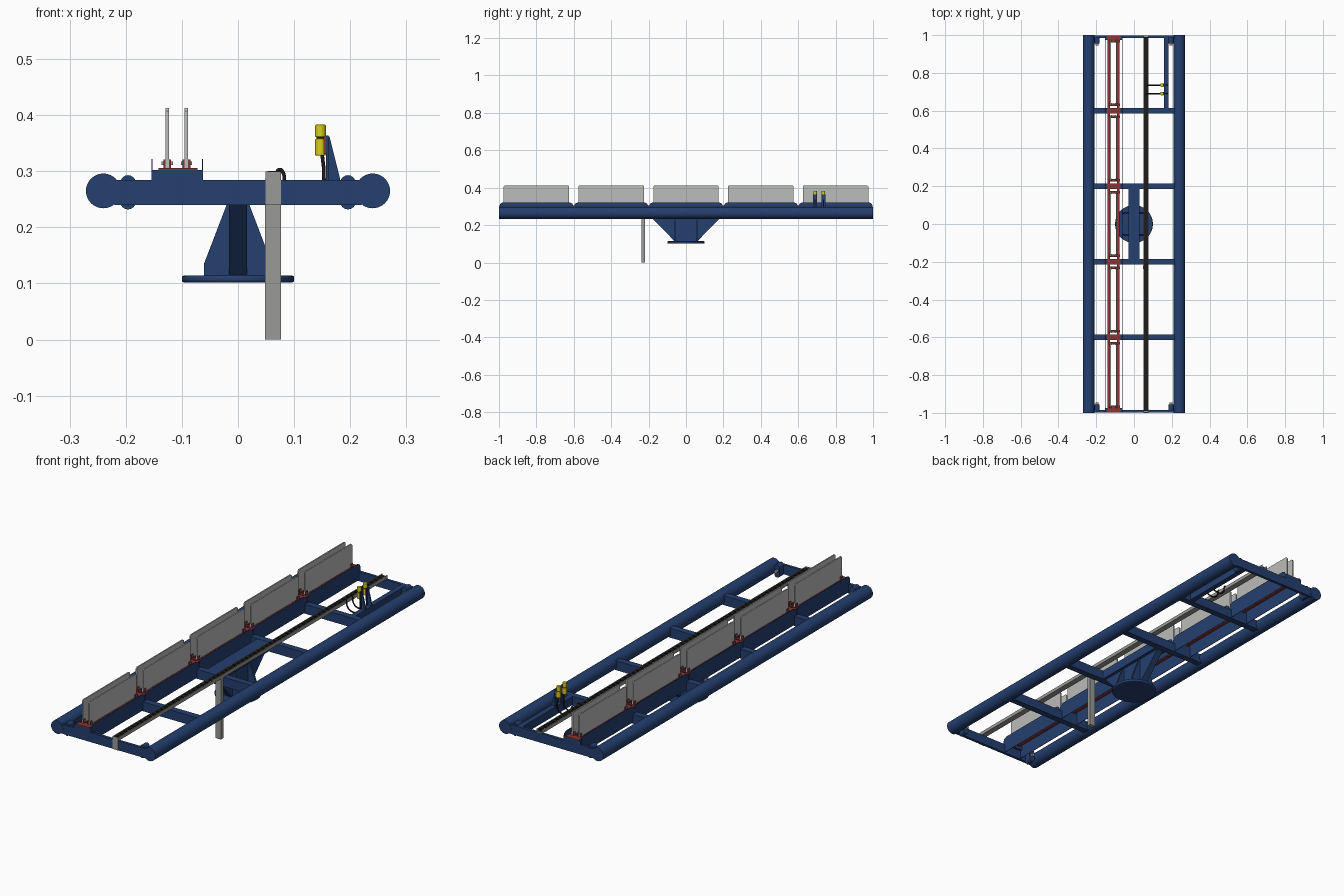
import bpy, bmesh, math
from mathutils import Vector

if "Cube" in bpy.data.objects:
    bpy.data.objects.remove(bpy.data.objects["Cube"])


def mat(name, col):
    m = bpy.data.materials.new(name)
    m.diffuse_color = (*col, 1)
    m.use_nodes = True
    m.node_tree.nodes["Principled BSDF"].inputs["Base Color"].default_value = m.diffuse_color
    return m


BLUE = mat("frame_blue", (0.018, 0.05, 0.16))
PANEL = mat("panel_grey", (0.50, 0.51, 0.49))
STEEL = mat("steel_grey", (0.32, 0.32, 0.31))
RED = mat("clamp_red", (0.26, 0.035, 0.035))
BLACK = mat("cable_black", (0.013, 0.012, 0.011))
YELLOW = mat("plug_yellow", (0.68, 0.62, 0.01))


def finish(bm, name, m, smooth=False, bevel=0, segs=3):
    bmesh.ops.recalc_face_normals(bm, faces=bm.faces)
    me = bpy.data.meshes.new(name)
    bm.to_mesh(me)
    bm.free()
    me.materials.append(m)
    ob = bpy.data.objects.new(name, me)
    bpy.context.collection.objects.link(ob)
    if bevel:
        b = ob.modifiers.new("bevel", "BEVEL")
        b.width, b.segments, b.limit_method = bevel, segs, "ANGLE"
    if smooth:
        bpy.ops.object.select_all(action="DESELECT")
        bpy.context.view_layer.objects.active = ob
        ob.select_set(True)
        bpy.ops.object.shade_smooth_by_angle(angle=math.radians(35))
    return ob


def add_box(bm, x0, x1, y0, y1, z0, z1):
    vs = bmesh.ops.create_cube(bm, size=1)["verts"]
    for v in vs:
        v.co = Vector(((x0 + x1) / 2 + v.co.x * (x1 - x0),
                       (y0 + y1) / 2 + v.co.y * (y1 - y0),
                       (z0 + z1) / 2 + v.co.z * (z1 - z0)))


def boxes(name, m, items, bevel=0):
    bm = bmesh.new()
    for b in items:
        add_box(bm, *b)
    return finish(bm, name, m, bevel=bevel)


def prism(name, m, pts, axis, a, b, bevel=0):
    """Extrude a 2D outline: axis 'x' uses (y,z) points, axis 'y' uses (x,z)."""
    bm = bmesh.new()
    put = (lambda p, t: (t, *p)) if axis == "x" else (lambda p, t: (p[0], t, p[1]))
    lo = [bm.verts.new(put(p, a)) for p in pts]
    hi = [bm.verts.new(put(p, b)) for p in pts]
    bm.faces.new(lo)
    bm.faces.new(hi)
    for i in range(len(pts)):
        j = (i + 1) % len(pts)
        bm.faces.new((lo[i], lo[j], hi[j], hi[i]))
    return finish(bm, name, m, bevel=bevel)


def cyl(name, m, p, q, r, n=24, bevel=0):
    bm = bmesh.new()
    p, q = Vector(p), Vector(q)
    d = q - p
    bmesh.ops.create_cone(bm, cap_ends=True, segments=n, radius1=r, radius2=r, depth=d.length)
    bm.transform(Vector((0, 0, 1)).rotation_difference(d).to_matrix().to_4x4())
    bmesh.ops.translate(bm, verts=bm.verts, vec=(p + q) / 2)
    return finish(bm, name, m, smooth=True, bevel=bevel)


def capsule(cx, z0, z1, r, n=8):
    top = [(cx + r * math.cos(math.pi * i / n), z1 - r + r * math.sin(math.pi * i / n)) for i in range(n + 1)]
    bot = [(cx - r * math.cos(math.pi * i / n), z0 + r - r * math.sin(math.pi * i / n)) for i in range(n + 1)]
    return top + bot


BEAMS = (-0.6, -0.2, 0.2, 0.6)
BAYS = (-0.8, -0.4, 0, 0.4, 0.8)
ROWS = (-0.126, -0.092)

# side tubes, end lugs and bolts
for s, side in ((-1, "left"), (1, "right")):
    cyl(f"{side}_tube", BLUE, (s * 0.24, -1, 0.265), (s * 0.24, 1, 0.265), 0.031, 32)
    for e, end in ((-1, "front"), (1, "back")):
        prism(f"{side}_{end}_lug", BLUE, capsule(s * 0.196, 0.232, 0.293, 0.014), "y", e * 0.955, e * 0.99)
        cyl(f"{side}_{end}_bolt", STEEL, (s * 0.196, e * 0.945, 0.263), (s * 0.196, e * 0.956, 0.263), 0.008, 12)

# cross beams and end plates
boxes("cross_beams", BLUE, [(-0.22, 0.22, y - 0.015, y + 0.015, 0.24, 0.284) for y in BEAMS])
boxes("end_beams", BLUE, [(-0.22, 0.22, *sorted((e * 0.985, e * 0.998)), 0.24, 0.284) for e in (-1, 1)])
boxes("centre_beam", BLUE, [(-0.03, 0.03, -0.2, 0.2, 0.24, 0.283)])
boxes("bracket_beam", BLUE, [(0.158, 0.182, 0.6, 0.99, 0.245, 0.284)])

# pedestal: round flange, tapered web and side fins
cyl("base_flange", BLUE, (0, 0, 0.102), (0, 0, 0.114), 0.1, 48, bevel=0.004)
prism("pedestal_web", BLUE, [(-0.185, 0.241), (0.185, 0.241), (0.06, 0.113), (-0.06, 0.113)], "x", -0.016, 0.016)
fin = [(-0.02, 0.241), (0.02, 0.241), (0.061, 0.134), (0.061, 0.113), (-0.061, 0.113), (-0.061, 0.134)]
for y in (-0.058, 0.058):
    prism("pedestal_fin", BLUE, fin, "y", y - 0.005, y + 0.005)

# thin side plates and pads carrying the panels
for c in BAYS:
    plate = [(c - 0.197, 0.245), (c + 0.197, 0.245), (c + 0.197, 0.305), (c + 0.192, 0.315), (c + 0.178, 0.322),
             (c - 0.178, 0.322), (c - 0.192, 0.315), (c - 0.197, 0.305)]
    for x in (-0.153, -0.063):
        prism("side_plate", BLUE, plate, "x", x - 0.001, x + 0.001)
supports = [(y, y - 0.015, y + 0.015) for y in BEAMS] + [(-1, -0.998, -0.975), (1, 0.975, 0.998)]
boxes("support_pads", BLUE, [(-0.152, -0.064, a, b, 0.283, 0.302) for _, a, b in supports])

# upright panels, two per bay
for c in BAYS:
    for x in ROWS:
        a, b = c - 0.175, c + 0.175
        prism("panel", PANEL, [(a, 0.306), (b, 0.306), (b, 0.407), (b - 0.006, 0.413),
                               (a + 0.006, 0.413), (a, 0.407)], "x", x - 0.003, x + 0.003)

# red rails, clamp bases and clamps
boxes("panel_rails", RED, [(x - 0.007, x + 0.007, -0.99, 0.99, 0.297, 0.304) for x in (-0.133, -0.084)])
base, jaws, bolts = [], [], []
for y, a, b in supports:
    base.append((-0.142, -0.072, a, b, 0.302, 0.306))
    for d in (-1, 1):
        yc = y + d * 0.032
        if abs(yc) > 1:
            continue
        base.append((-0.14, -0.074, yc - 0.006, yc + 0.006, 0.300, 0.305))
        for x in ROWS:
            for s in (-1, 1):
                x0, x1 = sorted((x + s * 0.003, x + s * 0.007))
                jaws.append((x0, x1, yc - 0.008, yc + 0.008, 0.304, 0.321))
                x0, x1 = sorted((x + s * 0.007, x + s * 0.010))
                bolts.append((x0, x1, yc - 0.003, yc + 0.003, 0.311, 0.317))
boxes("clamp_bases", RED, base)
boxes("clamp_jaws", RED, jaws)
boxes("clamp_bolts", STEEL, bolts)

# cable channel with chain, and its support leg
channel = [(0.049, 0.284), (0.077, 0.284), (0.077, 0.300), (0.074, 0.300), (0.074, 0.287),
           (0.052, 0.287), (0.052, 0.300), (0.049, 0.300)]
prism("cable_channel", STEEL, channel, "y", -0.998, 0.998)
boxes("cable_chain", BLACK, [(0.052, 0.074, -0.99, 0.99, 0.286, 0.296)]
      + [(0.053, 0.073, -0.985 + i * 0.03, -0.963 + i * 0.03, 0.295, 0.3005) for i in range(66)])
boxes("channel_end_cap", STEEL, [(0.049, 0.077, -1.0, -0.996, 0.24, 0.300)])
boxes("support_leg", STEEL, [(0.048, 0.077, -0.237, -0.219, 0, 0.285)])

# plug stands, plugs and looping cables
for y, zoff in ((0.69, 0), (0.735, 0)):
    prism("plug_stand", BLUE, [(0.158, 0.28), (0.182, 0.28), (0.182, 0.286), (0.163, 0.362), (0.158, 0.362)],
          "y", y - 0.003, y + 0.003)
    boxes("plug_stand_plate", BLUE, [(0.157, 0.161, y - 0.010, y + 0.010, 0.28, 0.364)])
    boxes("plug_mount", RED, [(0.152, 0.158, y - 0.008, y + 0.008, 0.332, 0.362)])
    cyl("plug_body", YELLOW, (0.147, y, 0.328), (0.147, y, 0.358), 0.0095, 20, bevel=0.002)
    cyl("plug_neck", BLACK, (0.147, y, 0.357), (0.147, y, 0.362), 0.007, 16)
    cyl("plug_cap", YELLOW, (0.147, y, 0.361), (0.147, y, 0.383), 0.0095, 20, bevel=0.002)
    cu = bpy.data.curves.new("cable", "CURVE")
    cu.dimensions, cu.bevel_depth, cu.bevel_resolution, cu.resolution_u = "3D", 0.0032, 2, 6
    cu.use_fill_caps = True
    path = [(0.066, 0.294), (0.075, 0.303), (0.081, 0.296), (0.084, 0.275), (0.1, 0.258),
            (0.135, 0.258), (0.15, 0.27), (0.153, 0.295), (0.150, 0.33)]
    sp = cu.splines.new("BEZIER")
    sp.bezier_points.add(len(path) - 1)
    for bp, (x, z) in zip(sp.bezier_points, path):
        bp.co = (x, y, z)
        bp.handle_left_type = bp.handle_right_type = "AUTO"
    cu.materials.append(BLACK)
    bpy.context.collection.objects.link(bpy.data.objects.new("cable", cu))
